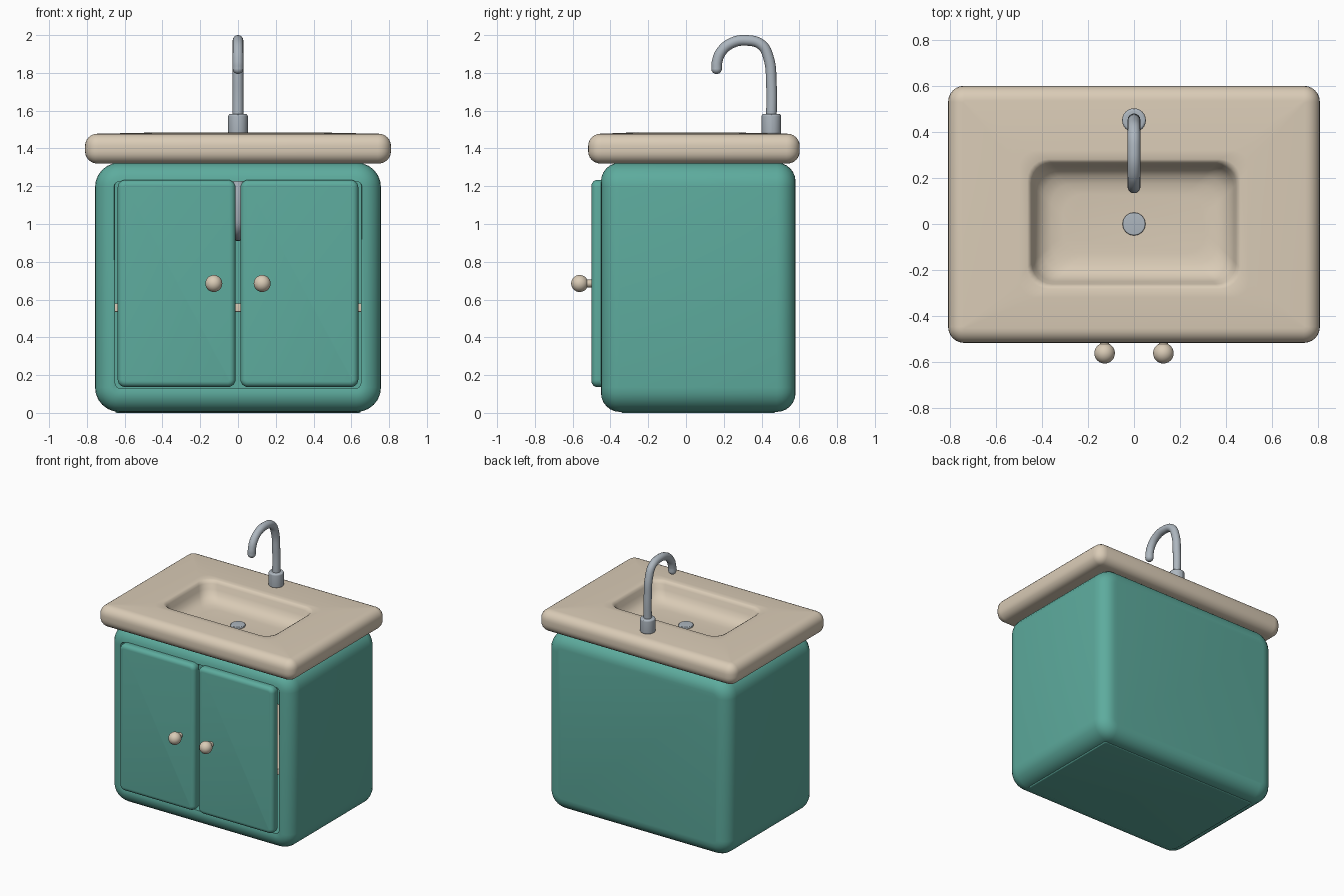
import bpy, bmesh, math
from mathutils import Vector

if "Cube" in bpy.data.objects:
    bpy.data.objects.remove(bpy.data.objects["Cube"])


def material(name, rgb):
    m = bpy.data.materials.new(name)
    m.diffuse_color = (*rgb, 1)
    m.use_nodes = True
    m.node_tree.nodes["Principled BSDF"].inputs["Base Color"].default_value = m.diffuse_color
    return m


TEAL = material("teal_paint", (0.11, 0.41, 0.34))
STONE = material("beige_stone", (0.70, 0.60, 0.47))
METAL = material("steel", (0.42, 0.47, 0.52))


def smooth(ob, mat):
    ob.data.materials.append(mat)
    bpy.ops.object.select_all(action='DESELECT')
    ob.select_set(True)
    bpy.context.view_layer.objects.active = ob
    bpy.ops.object.shade_smooth_by_angle(angle=math.radians(40))
    return ob


def loft(name, rings, mat, axis='z', seg=6):
    """Skin rounded rectangles (half_u, half_v, corner, t, centre_u, centre_v)."""
    bm = bmesh.new()
    loops = []
    for hu, hv, r, t, cu, cv in rings:
        loop = []
        for k, (sx, sy) in enumerate(((1, 1), (-1, 1), (-1, -1), (1, -1))):
            for i in range(seg + 1):
                a = math.pi / 2 * (k + i / seg)
                u = cu + sx * (hu - r) + r * math.cos(a)
                v = cv + sy * (hv - r) + r * math.sin(a)
                loop.append(bm.verts.new((u, v, t) if axis == 'z' else (u, t, v)))
        loops.append(loop)
    n = len(loops[0])
    for a, b in zip(loops, loops[1:]):
        for i in range(n):
            j = (i + 1) % n
            bm.faces.new((a[i], a[j], b[j], b[i]))
    bm.faces.new(loops[0])
    bm.faces.new(loops[-1])
    bmesh.ops.recalc_face_normals(bm, faces=bm.faces)
    me = bpy.data.meshes.new(name)
    bm.to_mesh(me)
    bm.free()
    ob = bpy.data.objects.new(name, me)
    bpy.context.collection.objects.link(ob)
    return smooth(ob, mat)


def slab(hu, hv, r, t0, t1, f, cu=0, cv=0, steps=6):
    """Rings of a slab from t0 to t1 whose rims are rounded by f."""
    half = []
    for i in range(steps + 1):
        a = math.pi / 2 * i / steps
        half.append((f * (1 - math.sin(a)), f * (1 - math.cos(a))))
    prof = [(d, t0 + h) for d, h in half] + [(d, t1 - h) for d, h in reversed(half)]
    return [(hu - d, hv - d, max(r - d, 0.008), t, cu, cv) for d, t in prof]


def tube(name, pts, radius, mat):
    cu = bpy.data.curves.new(name, 'CURVE')
    cu.dimensions = '3D'
    cu.bevel_depth = radius
    cu.bevel_resolution = 6
    cu.use_fill_caps = True
    cu.resolution_u = 8
    sp = cu.splines.new('BEZIER')
    sp.bezier_points.add(len(pts) - 1)
    for bp, p in zip(sp.bezier_points, pts):
        bp.co = p
        bp.handle_left_type = bp.handle_right_type = 'AUTO'
    ob = bpy.data.objects.new(name, cu)
    bpy.context.collection.objects.link(ob)
    bpy.ops.object.select_all(action='DESELECT')
    ob.select_set(True)
    bpy.context.view_layer.objects.active = ob
    bpy.ops.object.convert(target='MESH')
    return smooth(bpy.context.object, mat)


def ball(name, loc, radius, mat):
    bpy.ops.mesh.primitive_uv_sphere_add(radius=radius, location=loc, segments=24, ring_count=14)
    bpy.context.object.name = name
    return smooth(bpy.context.object, mat)


# Cabinet: rounded shell running back to front, then folded into the open interior
cz = 0.665
shell = slab(0.757, 0.66, 0.13, 0.58, -0.45, -0.1, 0, cz)
shell = []
for hu, hv, r, t, cu, cv in slab(0.757, 0.66, 0.13, -0.58, 0.45, 0.1, 0, cz):
    shell.append((hu, hv, r, -t, cu, cv))
shell += [(0.65, 0.555, 0.03, y, 0, cz + 0.018) for y in (-0.445, 0.47)]
loft("cabinet", shell, TEAL, 'y')

# Shelf inside the cabinet
loft("shelf", slab(0.66, 0.43, 0.01, 0.535, 0.58, 0.004, 0, 0.05), STONE)

# Doors with knobs on both sides
for side, s in (("left", -1), ("right", 1)):
    loft(side + "_door", slab(0.312, 0.548, 0.04, -0.5, -0.42, 0.03, s * 0.325, 0.685), TEAL, 'y')
    tube(side + "_knob_stem", [(s * 0.128, -0.49, 0.685), (s * 0.128, -0.55, 0.685)], 0.02, STONE)
    ball(side + "_knob", (s * 0.128, -0.563, 0.685), 0.045, STONE)

# Countertop with the basin pressed into it
top = slab(0.81, 0.56, 0.07, 1.32, 1.478, 0.065, 0, 0.042)
top.append((0.50, 0.32, 0.07, 1.483, 0, 0))
basin = [(0.465, 0.282, 1.484), (0.453, 0.27, 1.477), (0.445, 0.262, 1.46),
         (0.435, 0.25, 1.425), (0.42, 0.235, 1.392), (0.395, 0.21, 1.367),
         (0.36, 0.175, 1.352), (0.31, 0.13, 1.346)]
top += [(hu, hv, 0.09, z, 0, 0) for hu, hv, z in basin]
loft("countertop", top, STONE)

# Drain and waste pipe
loft("drain", slab(0.05, 0.05, 0.05, 1.335, 1.36, 0.006), METAL)
tube("waste_pipe", [(0, 0, 1.335), (0, 0, 1.05), (0, 0.03, 0.98), (0, 0.1, 0.955), (0, 0.475, 0.955)],
     0.035, METAL)

# Faucet
loft("faucet_base", slab(0.052, 0.052, 0.052, 1.475, 1.582, 0.012, 0, 0.452), METAL)
neck = [(0.452, 1.55), (0.452, 1.74), (0.437, 1.88), (0.40, 1.948), (0.32, 1.972),
        (0.24, 1.957), (0.185, 1.91), (0.164, 1.855), (0.162, 1.822)]
tube("faucet_neck", [(0, y, z) for y, z in neck], 0.028, METAL)
ball("faucet_tip", (0, 0.162, 1.822), 0.028, METAL)
# Foot pad closing the last gap to the floor
loft("cabinet_underside", slab(0.65, 0.41, 0.02, 0.0, 0.04, 0.01, 0, 0.065), TEAL)
